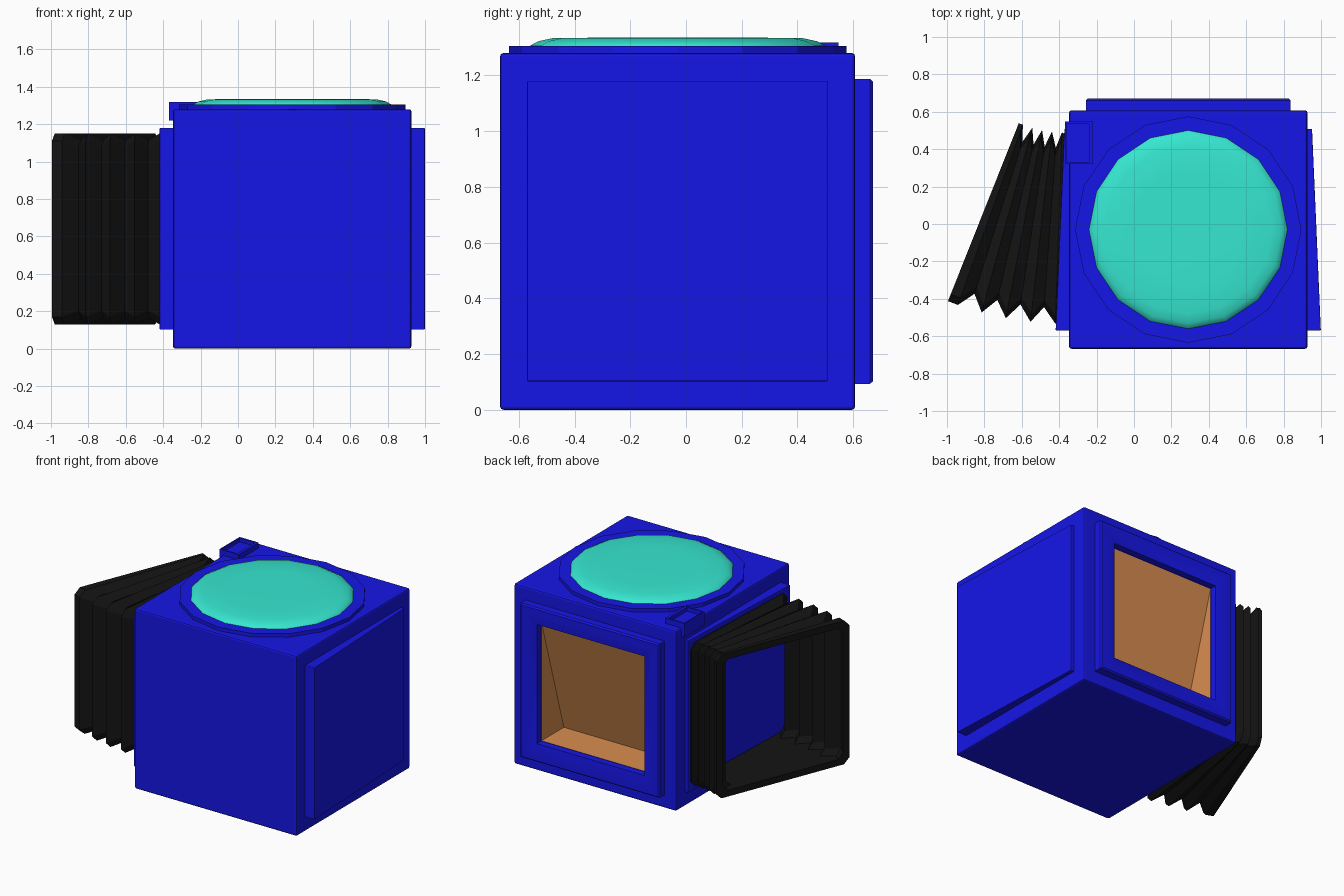
import bpy, bmesh
from math import sin, cos, pi, radians

if "Cube" in bpy.data.objects:
    bpy.data.objects.remove(bpy.data.objects["Cube"], do_unlink=True)


def material(name, rgb):
    m = bpy.data.materials.new(name)
    m.use_nodes = True
    m.diffuse_color = (*rgb, 1)
    bsdf = m.node_tree.nodes["Principled BSDF"]
    bsdf.inputs["Base Color"].default_value = (*rgb, 1)
    bsdf.inputs["Roughness"].default_value = 0.6
    return m


BLUE = material("blue", (0.008, 0.008, 0.8))
BLACK = material("black", (0.007, 0.007, 0.007))
TEAL = material("teal", (0.04, 0.87, 0.69))
BROWN = material("brown", (0.7, 0.27, 0.08))


def loft(name, rings, mats, caps=True, bevel=0.0, smooth=False):
    """Skin a list of equal-length point loops into one object."""
    bm = bmesh.new()
    loops = [[bm.verts.new(p) for p in ring] for ring in rings]
    n = len(loops[0])
    for a, b in zip(loops, loops[1:]):
        for i in range(n):
            j = (i + 1) % n
            bm.faces.new((a[i], a[j], b[j], b[i]))
    if caps:
        bm.faces.new(loops[0])
        bm.faces.new(loops[-1])
    bmesh.ops.recalc_face_normals(bm, faces=bm.faces)
    mesh = bpy.data.meshes.new(name)
    bm.to_mesh(mesh)
    bm.free()
    obj = bpy.data.objects.new(name, mesh)
    bpy.context.collection.objects.link(obj)
    for m in mats:
        mesh.materials.append(m)
    if bevel:
        mod = obj.modifiers.new("soft_edges", "BEVEL")
        mod.width = bevel
        mod.segments = 2
    if smooth:
        bpy.ops.object.select_all(action="DESELECT")
        obj.select_set(True)
        bpy.context.view_layer.objects.active = obj
        bpy.ops.object.shade_smooth_by_angle(angle=radians(40))
    return obj


CX, CY, CZ = 0.29, -0.03, 0.64      # centre of the body
HALF = 0.637


def rect_z(z, x0, x1, y0, y1):
    return [(x0, y0, z), (x1, y0, z), (x1, y1, z), (x0, y1, z)]


def square_y(y, h):
    return [(CX + sx * h, y, CZ + sz * h)
            for sx, sz in ((-1, -1), (1, -1), (1, 1), (-1, 1))]


# Cube body with a wedge-shaped recess behind the rear window
body = loft("body", [rect_z(z, CX - HALF, CX + HALF, CY - HALF, CY + HALF)
                     for z in (0, 2 * CZ)], [BLUE, BROWN], bevel=0.012)
BACK, WIN = CY + HALF, 0.42
wedge = [(BACK + 0.06, CZ - WIN), (BACK + 0.06, CZ + WIN),
         (BACK, CZ + WIN), (BACK - 0.25, CZ - WIN)]
cutter = loft("window_cutter",
              [[(CX + s * WIN, y, z) for y, z in wedge] for s in (-1, 1)],
              [BLUE, BROWN])
for f in cutter.data.polygons:
    f.material_index = 1
cutter.hide_render = True
cutter.hide_viewport = True
cutter.display_type = "WIRE"
cut = body.modifiers.new("window", "BOOLEAN")
cut.operation = "DIFFERENCE"
cut.solver = "EXACT"
cut.object = cutter

# Raised frame around the rear window
frame_steps = [(BACK - 0.005, 0.547), (0.66, 0.547), (0.67, 0.538), (0.67, 0.49),
               (0.655, WIN + 0.003), (BACK - 0.005, WIN + 0.003)]
loft("window_frame", [square_y(y, h) for y, h in frame_steps], [BLUE],
     caps=False, smooth=True)

# Tapered side panels, thicker toward the front
for side, name in ((1, "left_panel"), (-1, "right_panel")):
    plan = [(HALF - 0.01, -0.57), (0.709, -0.57), (0.662, 0.508), (HALF - 0.01, 0.508)]
    loft(name, [[(CX + side * x, y, z) for x, y in plan] for z in (0.102, 1.18)],
         [BLUE], bevel=0.004)


# Round top ring and domed lens
def circle(r, z, n=16):
    return [(CX + r * cos(2 * pi * i / n), CY + r * sin(2 * pi * i / n), z)
            for i in range(n)]


loft("lens_ring", [circle(0.605, 1.27), circle(0.605, 1.305), circle(0.5, 1.305)], [BLUE])
loft("lens", [circle(r, z) for r, z in
              ((0.535, 1.295), (0.53, 1.306), (0.5, 1.322), (0.45, 1.333), (0.3, 1.335))],
     [TEAL], smooth=True)

# Shallow tray clip hooked over the top edge
outer, inner = (-0.37, -0.22, 0.322, 0.547), (-0.362, -0.24, 0.332, 0.535)
loft("corner_clip", [rect_z(1.272, *outer), rect_z(1.318, *outer),
                     rect_z(1.318, *inner), rect_z(1.29, *inner)], [BLUE])
loft("clip_flange", [rect_z(z, -0.37, -0.34, 0.322, 0.547) for z in (1.22, 1.275)], [BLUE])

# Fanned bellows: chamfered rectangles swung about a vertical hinge line
HINGE_X, HINGE_Y = -0.361, 1.18


def fold(angle, inset, z_inset):
    r0, r1 = 0.69 + inset, 1.714 - inset
    z0, z1 = 0.13 + z_inset, 1.15 - z_inset
    c = 0.04
    outline = [(r0 + c, z0), (r1 - c, z0), (r1, z0 + c), (r1, z1 - c),
               (r1 - c, z1), (r0 + c, z1), (r0, z1 - c), (r0, z0 + c)]
    a = radians(angle)
    return [(HINGE_X - r * sin(a), HINGE_Y - r * cos(a), z) for r, z in outline]


START, STEP, FOLDS = 2.0, 4.45, 4
zigzag = [(START + STEP * i / 2, 0.085 * (i % 2), 0.035 * (i % 2))
          for i in range(2 * FOLDS + 1)]
base = [fold(0.7, 0.01, 0.005)]
outside = [fold(*step) for step in zigzag]
lip = [fold(21.7, 0, 0), fold(21.7, 0.05, 0.045)]
inside = [fold(a, r + 0.025, 0.045) for a, r, z in reversed(zigzag)]
loft("bellows", base + outside + lip + inside, [BLACK], caps=False)
